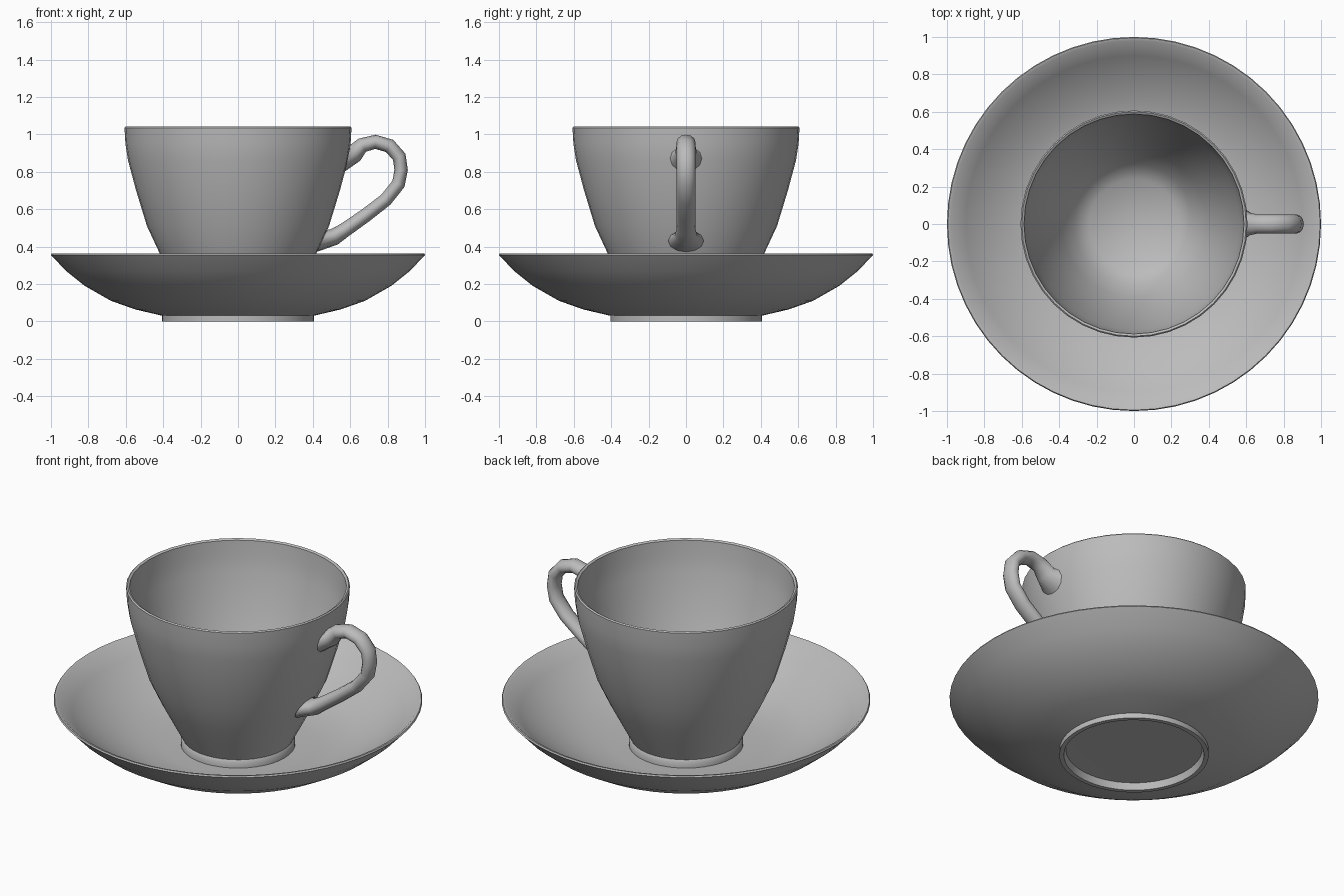
import bpy, bmesh, math
from mathutils import Vector

old = bpy.data.objects.get("Cube")
if old:
    bpy.data.objects.remove(old, do_unlink=True)

# Glazed grey china
china = bpy.data.materials.new("grey_china")
china.use_nodes = True
COLOUR = (0.5, 0.5, 0.5, 1)
china.diffuse_color = COLOUR
china.node_tree.nodes["Principled BSDF"].inputs["Base Color"].default_value = COLOUR


def finish(name, bm, angle=40):
    bmesh.ops.recalc_face_normals(bm, faces=bm.faces[:])
    mesh = bpy.data.meshes.new(name)
    bm.to_mesh(mesh)
    bm.free()
    mesh.materials.append(china)
    obj = bpy.data.objects.new(name, mesh)
    bpy.context.collection.objects.link(obj)
    bpy.ops.object.select_all(action='DESELECT')
    obj.select_set(True)
    bpy.context.view_layer.objects.active = obj
    bpy.ops.object.shade_smooth_by_angle(angle=math.radians(angle))
    return obj


def lathe(name, profile, steps):
    """Spin a closed (radius, height) profile about the z axis."""
    bm = bmesh.new()
    verts = [bm.verts.new((r, 0, z)) for r, z in profile]
    edges = [bm.edges.new(pair) for pair in zip(verts, verts[1:])]
    bmesh.ops.spin(bm, geom=verts + edges, cent=(0, 0, 0), axis=(0, 0, 1),
                   angle=math.tau, steps=steps)
    bmesh.ops.remove_doubles(bm, verts=bm.verts[:], dist=0.0005)
    return finish(name, bm)


# Saucer: recessed underside, foot ring, bowl, thin rim, well
lathe("saucer", [
    (0, 0.045), (0.37, 0.04), (0.38, 0), (0.405, 0), (0.405, 0.03),
    (0.55, 0.064), (0.68, 0.11), (0.82, 0.19), (0.92, 0.27), (1, 0.355),
    (0.995, 0.363), (0.98, 0.36), (0.9, 0.287), (0.8, 0.215),
    (0.67, 0.145), (0.54, 0.105), (0.4, 0.09), (0, 0.09)], 56)

# Cup: foot, flaring wall, thin lip, rounded inside
lathe("cup", [
    (0, 0.11), (0.28, 0.11), (0.29, 0.085), (0.31, 0.085), (0.31, 0.12),
    (0.3, 0.135), (0.355, 0.24), (0.417, 0.36), (0.487, 0.51),
    (0.545, 0.7), (0.588, 0.86), (0.602, 0.95), (0.607, 1.035), (0.6, 1.042),
    (0.588, 1.035), (0.58, 0.95), (0.565, 0.86), (0.52, 0.7),
    (0.462, 0.51), (0.39, 0.36), (0.32, 0.235), (0.24, 0.175), (0, 0.155)], 40)

# Handle: centre line (x, z), half thickness, half width
path = [(0.585, 0.87, 0.07, 0.085), (0.62, 0.896, 0.05, 0.06),
        (0.665, 0.942, 0.04, 0.05), (0.735, 0.96, 0.038, 0.05),
        (0.81, 0.938, 0.038, 0.05), (0.862, 0.88, 0.037, 0.05),
        (0.872, 0.81, 0.036, 0.05), (0.858, 0.735, 0.036, 0.05),
        (0.79, 0.65, 0.036, 0.05), (0.68, 0.565, 0.037, 0.05),
        (0.57, 0.488, 0.039, 0.052), (0.515, 0.452, 0.045, 0.062),
        (0.448, 0.43, 0.065, 0.095)]
SIDES = 12
points = [Vector((x, 0, z)) for x, z, _, _ in path]
bm = bmesh.new()
rings = []
for i, (x, z, thick, wide) in enumerate(path):
    tangent = points[min(i + 1, len(path) - 1)] - points[max(i - 1, 0)]
    if i == 0:
        tangent = Vector((1, 0, -0.2))     # lie flat on the upper wall
    elif i == len(path) - 1:
        tangent = Vector((-0.9, 0, 0.42))  # lie flat on the lower wall
    across = tangent.normalized().cross(Vector((0, 1, 0)))
    ring = []
    for k in range(SIDES):
        a = math.tau * k / SIDES
        offset = across * thick * math.cos(a) + Vector((0, wide * math.sin(a), 0))
        ring.append(bm.verts.new(points[i] + offset))
    rings.append(ring)
for a, b in zip(rings, rings[1:]):
    for k in range(SIDES):
        n = (k + 1) % SIDES
        bm.faces.new((a[k], a[n], b[n], b[k]))
bm.faces.new(rings[0])
bm.faces.new(rings[-1])
finish("handle", bm, 60)
